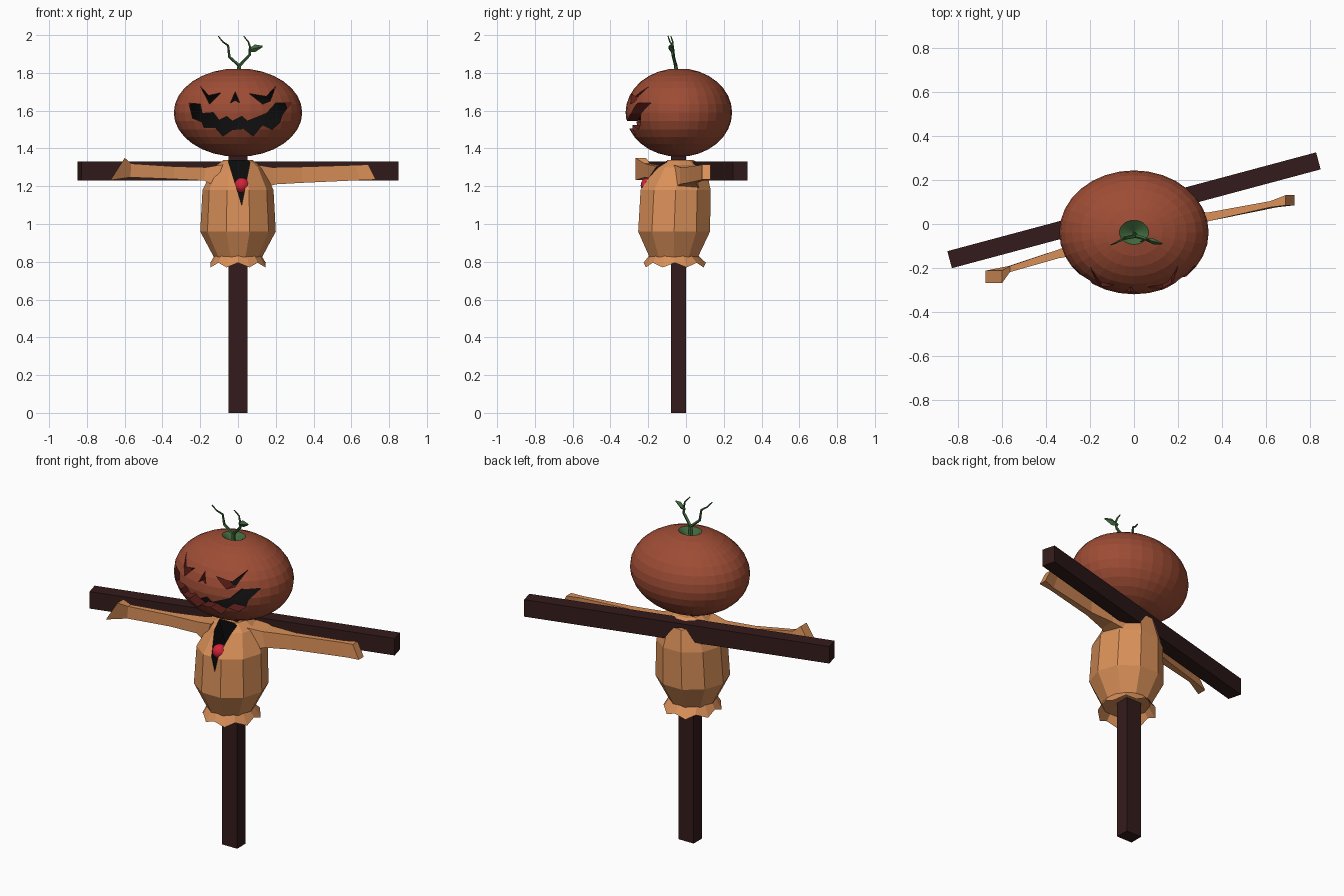
import bpy, bmesh, math
from mathutils import Vector

if "Cube" in bpy.data.objects:
    bpy.data.objects.remove(bpy.data.objects["Cube"])


def mat(name, r, g, b):
    m = bpy.data.materials.new(name)
    m.diffuse_color = (r, g, b, 1)
    m.use_nodes = True
    m.node_tree.nodes["Principled BSDF"].inputs["Base Color"].default_value = m.diffuse_color
    return m


WOOD = mat("dark_wood", .034, .011, .011)
SKIN = mat("pumpkin_skin", .34, .073, .035)
FLESH = mat("pumpkin_flesh", .12, .015, .012)
BLACK = mat("black", .004, .004, .004)
CLOTH = mat("cloth", .70, .28, .10)
RED = mat("red", .65, .017, .04)
GREEN = mat("green", .05, .14, .045)


def finish(name, bm, mats, recalc=True):
    if recalc:
        bmesh.ops.recalc_face_normals(bm, faces=bm.faces[:])
    me = bpy.data.meshes.new(name)
    bm.to_mesh(me)
    bm.free()
    for m in mats:
        me.materials.append(m)
    ob = bpy.data.objects.new(name, me)
    bpy.context.collection.objects.link(ob)
    return ob


def box(name, loc, size, m, rot=0):
    bm = bmesh.new()
    bmesh.ops.create_cube(bm, size=1)
    for v in bm.verts:
        v.co = Vector(v.co) * Vector((1, 1, 1)).x
        v.co = Vector((v.co.x * size[0], v.co.y * size[1], v.co.z * size[2]))
    ob = finish(name, bm, [m])
    ob.location = loc
    ob.rotation_euler.z = rot
    return ob


def loft(bm, rings, caps=True):
    vs = [[bm.verts.new(p) for p in r] for r in rings]
    n = len(rings[0])
    for a, b in zip(vs, vs[1:]):
        for i in range(n):
            j = (i + 1) % n
            bm.faces.new((a[i], a[j], b[j], b[i]))
    if caps:
        bm.faces.new(vs[0])
        bm.faces.new(vs[-1])


def ellipse(n, rx, ry, cy, z):
    return [(rx * math.cos(math.tau * i / n), cy + ry * math.sin(math.tau * i / n), z) for i in range(n)]


def prism_cutter(name, outlines, y0, y1, mats, index):
    bm = bmesh.new()
    for o in outlines:
        loft(bm, [[(x, y, z) for x, z in o] for y in (y0, y1)])
    for f in bm.faces:
        f.material_index = index
    return finish(name, bm, mats)


def cut(ob, cutter):
    md = ob.modifiers.new("cut", 'BOOLEAN')
    md.operation = 'DIFFERENCE'
    md.solver = 'EXACT'
    md.object = cutter
    bpy.context.view_layer.objects.active = ob
    bpy.ops.object.modifier_apply(modifier=md.name)
    bpy.data.objects.remove(cutter, do_unlink=True)


# Wooden cross
box("post", (0, -.04, .685), (.10, .08, 1.37), WOOD)
box("crossbeam", (0, .0625, 1.28), (1.738, .08, .10), WOOD, math.radians(15))

# Pumpkin: dented ellipsoid with a hollow black inside and a carved face
PM = [SKIN, GREEN, FLESH, BLACK]


def pumpkin(name, s, index):
    bm = bmesh.new()
    bmesh.ops.create_uvsphere(bm, u_segments=32, v_segments=16, radius=1)
    for f in bm.faces:
        f.material_index = index
        if index == 0 and f.calc_center_median().z > .983:
            f.material_index = 1
    for v in bm.verts:
        x, y, z = v.co
        if z > .999:
            z -= .2
        v.co = (x * .34 * s, y * .282 * s - .038, z * .234 * s + 1.59)
    return finish(name, bm, PM)


head = pumpkin("pumpkin_head", 1, 0)
eye_l = [(-.20, 1.73), (-.155, 1.68), (-.09, 1.695), (-.15, 1.635)]
eye_r = [(.20, 1.73), (.15, 1.675), (.06, 1.69), (.13, 1.635), (.17, 1.65)]
nose = [(-.015, 1.70), (-.04, 1.64), (-.015, 1.655), (.01, 1.64)]
mouth = [(-.26, 1.64), (-.20, 1.635), (-.19, 1.585), (-.13, 1.59), (-.10, 1.55), (-.06, 1.57),
         (-.03, 1.545), (.02, 1.57), (.05, 1.545), (.15, 1.585), (.20, 1.64), (.28, 1.64),
         (.235, 1.58), (.22, 1.535), (.18, 1.50), (.13, 1.525), (.08, 1.465), (.03, 1.505),
         (-.03, 1.50), (-.08, 1.465), (-.12, 1.51), (-.18, 1.51), (-.19, 1.54), (-.24, 1.56)]
cut(head, pumpkin("hollow", .80, 3))
cut(head, prism_cutter("face_cutter", [eye_l, eye_r, nose, mouth], -.5, -.10, PM, 2))

# Shirt body with a dark V neck
CM = [CLOTH, BLACK]
bm = bmesh.new()
loft(bm, [ellipse(10, rx, ry, cy, z) for z, rx, ry, cy in (
    (.825, .128, .135, -.065), (.96, .20, .20, -.063), (1.18, .188, .195, -.055),
    (1.30, .13, .14, -.028), (1.34, .075, .08, -.04))])
shirt = finish("shirt", bm, CM)
cut(shirt, prism_cutter("neck_cutter", [[(-.06, 1.36), (.07, 1.36), (.02, 1.10)]], -.5, -.10, CM, 1))

# Ragged hem
bm = bmesh.new()
top = ellipse(16, .125, .132, -.065, .83)
low = ellipse(16, .158, .165, -.06, .77)
low = [(x * (1 if i % 2 else .93), y, z + (0 if i % 2 else .025)) for i, (x, y, z) in enumerate(low)]
loft(bm, [top, low], caps=False)
finish("hem", bm, CM)


# Sleeves: lofted flat sections (x low, x high, y centre, half depth, z low, z high)
def sleeve(name, sections):
    bm = bmesh.new()
    loft(bm, [[(xl, y - d, zl), (xl, y + d, zl), (xh, y + d, zh), (xh, y - d, zh)]
              for xl, xh, y, d, zl, zh in sections])
    finish(name, bm, CM)


sleeve("right_sleeve", [(.13, .09, 0, .07, 1.19, 1.315), (.20, .18, .012, .045, 1.21, 1.30),
                        (.34, .34, .033, .02, 1.218, 1.303), (.65, .62, .09, .014, 1.232, 1.312),
                        (.73, .69, .108, .023, 1.235, 1.315)])
sleeve("left_sleeve", [(-.12, -.08, -.07, .07, 1.20, 1.315), (-.18, -.17, -.09, .04, 1.23, 1.30),
                       (-.34, -.34, -.135, .02, 1.238, 1.305), (-.57, -.565, -.205, .014, 1.247, 1.32),
                       (-.675, -.60, -.24, .028, 1.232, 1.35)])

# Red neck bauble
bm = bmesh.new()
bmesh.ops.create_uvsphere(bm, u_segments=16, v_segments=10, radius=.04)
bauble = finish("bauble", bm, [RED])
bauble.location = (.02, -.20, 1.205)


# Vines on top, as tapering square tubes
def vine(name, pts, r0, r1):
    bm = bmesh.new()
    rings = []
    for i, p in enumerate(pts):
        r = r0 + (r1 - r0) * i / (len(pts) - 1)
        a, b = Vector(pts[max(i - 1, 0)]), Vector(pts[min(i + 1, len(pts) - 1)])
        d = (b - a).normalized()
        u = d.cross(Vector((0, 1, 0))).normalized()
        w = d.cross(u)
        rings.append([Vector(p) + r * (math.cos(t) * u + math.sin(t) * w)
                      for t in (k * math.tau / 5 for k in range(5))])
    loft(bm, rings)
    finish(name, bm, [GREEN])


vine("left_vine", [(0, -.045, 1.77), (.005, -.055, 1.84), (-.045, -.065, 1.885),
                   (-.052, -.07, 1.945), (-.08, -.085, 1.965), (-.105, -.095, 1.995)], .011, .003)
vine("right_vine", [(0, -.045, 1.77), (.01, -.055, 1.84), (.062, -.07, 1.895),
                    (.065, -.075, 1.935), (.055, -.07, 1.965), (.03, -.08, 1.995)], .011, .003)

# Small leaf
bm = bmesh.new()
loft(bm, [[(x, y - d, z), (x, y, z + h), (x, y + d, z), (x, y, z - h)] for x, y, z, d, h in (
    (.055, -.07, 1.92, .006, .008), (.09, -.08, 1.93, .014, .02), (.13, -.09, 1.94, .002, .004))])
finish("leaf", bm, [GREEN])
